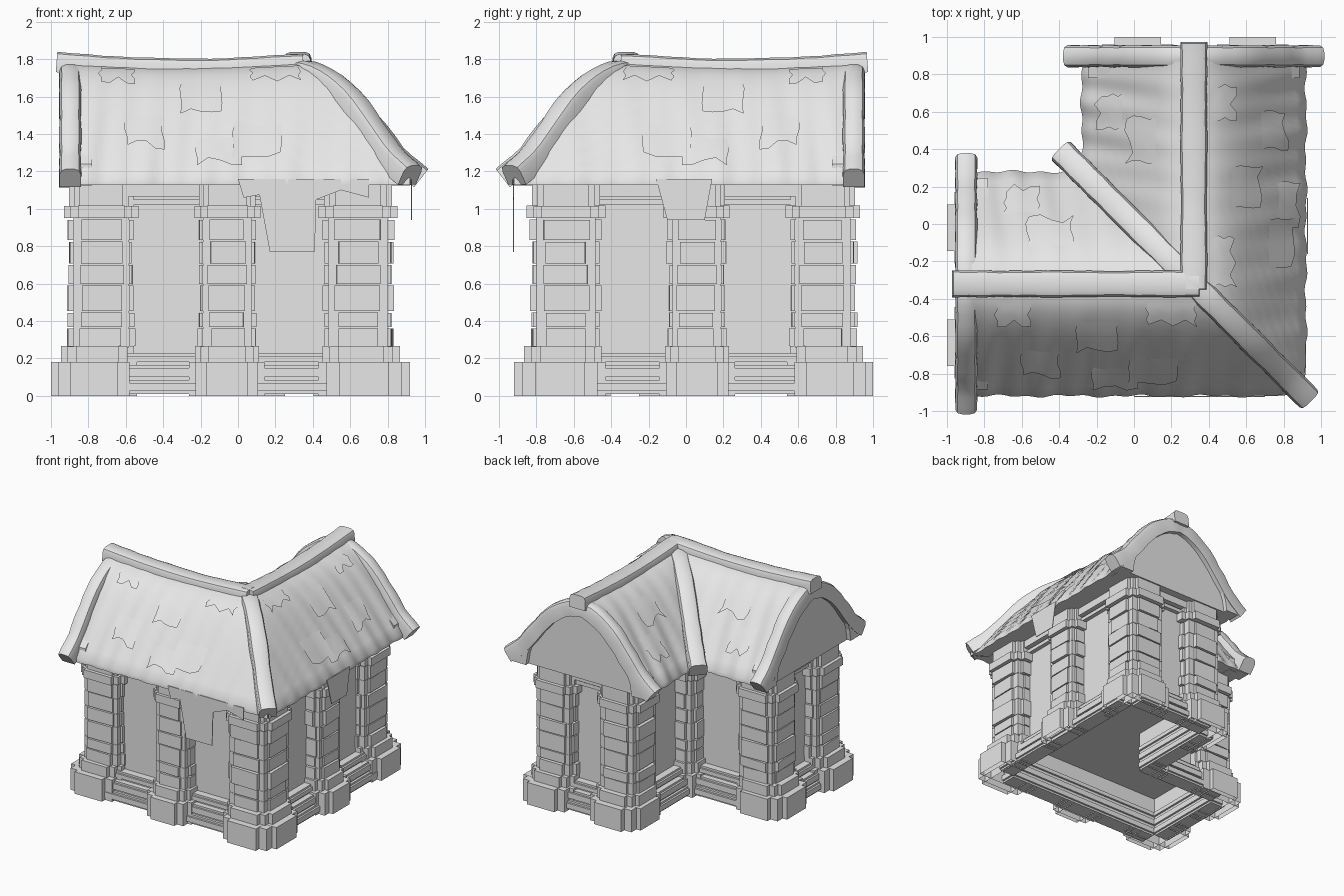
import bpy, bmesh, math, random
from mathutils import Vector, Matrix

random.seed(4)
if "Cube" in bpy.data.objects:
    bpy.data.objects.remove(bpy.data.objects["Cube"])

GREY = bpy.data.materials.new("plain grey")
GREY.use_nodes = True
GREY.diffuse_color = (0.8, 0.8, 0.8, 1)
GREY.node_tree.nodes["Principled BSDF"].inputs["Base Color"].default_value = (0.8, 0.8, 0.8, 1)

RIDGE = 0.32      # ridge offset from the centre lines
EAVE = 0.6        # distance from ridge to eave
FRONT, END, BACK = 0.69, 0.79, 0.03   # wall planes
THATCH = [(0, 1.795), (0.12, 1.755), (0.23, 1.665), (0.33, 1.545), (0.43, 1.41), (0.53, 1.265), (0.6, 1.16)]
BEAM = [(0, 1.72), (0.12, 1.69), (0.28, 1.58), (0.42, 1.415), (0.54, 1.265), (0.66, 1.165)]
SWAP = Matrix(((0, -1, 0, 0), (-1, 0, 0, 0), (0, 0, 1, 0), (0, 0, 0, 1)))


def height(u, pts):
    """Smooth curve through profile points."""
    n = len(pts)
    i = max(k for k in range(n - 1) if pts[k][0] <= u + 1e-6)

    def slope(k):
        a, b = pts[max(k - 1, 0)], pts[min(k + 1, n - 1)]
        return (b[1] - a[1]) / (b[0] - a[0])
    (x0, y0), (x1, y1) = pts[i], pts[i + 1]
    h = x1 - x0
    t = (u - x0) / h
    return (y0 * (1 + 2 * t) * (1 - t) ** 2 + y1 * t * t * (3 - 2 * t)
            + h * slope(i) * t * (1 - t) ** 2 + h * slope(i + 1) * t * t * (t - 1))


def finish(name, bm, smooth=False, recalc=True):
    if recalc:
        bmesh.ops.recalc_face_normals(bm, faces=bm.faces)
    me = bpy.data.meshes.new(name)
    bm.to_mesh(me)
    bm.free()
    me.materials.append(GREY)
    ob = bpy.data.objects.new(name, me)
    bpy.context.collection.objects.link(ob)
    if smooth:
        bpy.ops.object.select_all(action='DESELECT')
        ob.select_set(True)
        bpy.context.view_layer.objects.active = ob
        bpy.ops.object.shade_smooth_by_angle(angle=math.radians(40))
    return ob


def other_wing(ob, name):
    """Reflect a part of the side wing onto the back wing."""
    twin = ob.copy()
    twin.data = ob.data.copy()
    twin.data.transform(SWAP)
    twin.data.flip_normals()
    twin.name = name
    bpy.context.collection.objects.link(twin)


def box(bm, x, y, z0, z1, hx, hy, tilt=0.0, open_base=False):
    m = Matrix.Translation((x, y, (z0 + z1) / 2)) @ Matrix.Rotation(tilt, 4, 'Z')
    m = m @ Matrix.Diagonal((2 * hx, 2 * hy, z1 - z0, 1))
    verts = bmesh.ops.create_cube(bm, size=1, matrix=m)["verts"]
    if open_base:
        low = [f for f in {f for v in verts for f in v.link_faces}
               if all(v.co.z < z0 + 1e-4 for v in f.verts)]
        bmesh.ops.delete(bm, geom=low, context='FACES_ONLY')


def sweep(name, path, side, w, h):
    """Sweep a chamfered rectangle along a path."""
    bm = bmesh.new()
    side, c = Vector(side).normalized(), 0.3 * h
    a, b = w / 2, h / 2
    prof = [(a, -b), (a, b - c), (a - c * 0.3, b - c * 0.3), (a - c, b),
            (c - a, b), (c * 0.3 - a, b - c * 0.3), (-a, b - c), (-a, -b)]
    rings = []
    for i, p in enumerate(path):
        tan = (path[min(i + 1, len(path) - 1)] - path[max(i - 1, 0)]).normalized()
        up = side.cross(tan).normalized()
        up = up if up.z > 0 else -up
        k = random.uniform(0.95, 1.05)
        rings.append([bm.verts.new(p + side * s * k + up * t * k) for s, t in prof])
    for r, q in zip(rings, rings[1:]):
        for i in range(8):
            bm.faces.new((r[i], r[i - 1], q[i - 1], q[i]))
    bm.faces.new(rings[0])
    bm.faces.new(rings[-1])
    return finish(name, bm, True)


def trim_inside(bm):
    """Cut away everything that would stand inside the rooms."""
    for normal, values in (((1, 0, 0), (-END, -BACK, FRONT)), ((0, 1, 0), (-FRONT, BACK, END))):
        for v in values:
            bmesh.ops.bisect_plane(bm, geom=bm.verts[:] + bm.edges[:] + bm.faces[:],
                                   plane_co=Vector(normal) * v, plane_no=normal)
    hidden = []
    for f in bm.faces:
        c = f.calc_center_median()
        if -END < c.x < FRONT and -FRONT < c.y < END and (c.x > -BACK or c.y < BACK):
            hidden.append(f)
    bmesh.ops.delete(bm, geom=hidden, context='FACES')


# Stone piers with a cross-shaped plan, the shaft set back towards the house
def pier(name, x, y, s=1.0):
    bm = bmesh.new()

    def cross(z0, z1, core, ext, arm, inset, tilt=0.0, open_base=False):
        cx, cy = x * inset, y * inset
        box(bm, cx, cy, z0, z1, core * s, core * s, 0, open_base)
        box(bm, cx, cy, z0, z1 + 0.001, ext * s, arm * s, tilt, open_base)
        box(bm, cx, cy, z0, z1 + 0.002, arm * s, ext * s, -tilt, open_base)
    cross(0, 0.18, 0.19, 0.23, 0.125, 1, 0, True)
    cross(0.18, 0.265, 0.16, 0.195, 0.115, 0.975)
    box(bm, x * 0.95, y * 0.95, 0.26, 0.95, 0.148 * s, 0.148 * s)
    z = 0.268
    for h in (0.1, 0.085, 0.145, 0.11, 0.125, 0.117):
        cross(z, z + h - 0.01, 0.151, 0.174 + random.uniform(-0.01, 0.008),
              0.112 + random.uniform(-0.014, 0.008), 0.95, random.uniform(-0.04, 0.04))
        z += h
    cross(0.95, 1.015, 0.165, 0.2, 0.125, 0.95)
    cross(1.015, 1.13, 0.145, 0.172, 0.115, 0.95)
    bmesh.ops.recalc_face_normals(bm, faces=bm.faces)
    trim_inside(bm)
    finish(name, bm, False, False)


pier("front_left_corner_pier", 0.675, -0.675, 1.06)
pier("inner_corner_pier", -0.03, 0.03, 0.87)
for label, px, py, scale in (("end_outer", -0.77, -0.635, 1), ("end_inner", -0.77, -0.02, 1),
                             ("middle", -0.06, -0.705, 0.88)):
    pier("side_wing_" + label + "_pier", px, py, scale)
    pier("back_wing_" + label + "_pier", -py, -px, scale)

# Recessed walls with a raised floor
plan = [(-END, -FRONT), (FRONT, -FRONT), (FRONT, END), (-BACK, END), (-BACK, BACK), (-END, BACK)]
bm = bmesh.new()
foot, floor, top = [[bm.verts.new((x, y, z)) for x, y in plan] for z in (0.02, 0.35, 1.13)]
bm.faces.new(floor[::-1])
bm.faces.new(top)
for i in range(6):
    for a, b in ((foot, floor), (floor, top)):
        bm.faces.new((a[i - 1], a[i], b[i], b[i - 1]))
finish("walls", bm, False, False)

# Sill courses and lintels running between the piers
sills, lintels = bmesh.new(), bmesh.new()
for (x0, y0), (x1, y1) in zip(plan, plan[1:] + plan[:1]):
    length = math.hypot(x1 - x0, y1 - y0)
    d = Vector(((x1 - x0) / length, (y1 - y0) / length))
    n = Vector((d.y, -d.x))
    for target, z0, z1, out in ((sills, 0.01, 0.085, 0.14), (sills, 0.085, 0.165, 0.12),
                                (sills, 0.165, 0.23, 0.075), (lintels, 1.02, 1.05, 0.035),
                                (lintels, 1.065, 1.13, 0.06)):
        mid = Vector(((x0 + x1) / 2, (y0 + y1) / 2)) + n * (out / 2 - 0.01)
        long, thin = length / 2, out / 2 + 0.01
        hx, hy = (long, thin) if abs(d.x) > 0.5 else (thin, long)
        box(target, mid.x, mid.y, z0, z1, hx, hy)
bmesh.ops.bevel(sills, geom=sills.edges[:], offset=0.016, segments=2, affect='EDGES')
finish("sill_courses", sills, True)
finish("lintels", lintels)


# Thatched roof slopes
def thatch(x, u, sign, lift=0.0):
    far = min(max((RIDGE - x) / 1.28, 0), 1)
    z = height(u, THATCH) - 0.03 * math.sin(math.pi * far) * (1 - u / EAVE)
    wave = math.sin(x * 41 + u * 5) + 0.9 * math.sin(x * 17 + u * 9 + sign)
    out = lift + 0.007 * wave * (u / EAVE)
    return Vector((x, -RIDGE + sign * (u + out * 0.7), z + out * 0.6))


for sign, side in ((-1, "outer"), (1, "inner")):
    bm = bmesh.new()
    rows = []
    for j in range(15):
        u = min(j, 12) / 12 * EAVE
        end = RIDGE - sign * u
        row = []
        for i in range(61):
            p = thatch(-0.87 + (end + 0.87) * i / 60, u, sign)
            if j > 12:
                p.z = 1.128
            if j == 14:
                p.y -= sign * 0.2
                p.x += sign * 0.2 * i / 60
            row.append(bm.verts.new(p))
        rows.append(row)
    for r, q in zip(rows, rows[1:]):
        for i in range(60):
            f = (r[i], q[i], q[i + 1], r[i + 1])
            bm.faces.new(f if sign < 0 else f[::-1])
    ob = finish("side_wing_" + side + "_thatch", bm, True, False)
    other_wing(ob, "back_wing_" + side + "_thatch")

# Loose thatch mats lying on the slopes
for k, (x, u, w, h, sign) in enumerate((
        (-0.5, 0.36, 0.2, 0.12, -1), (-0.2, 0.2, 0.22, 0.14, -1), (0.1, 0.4, 0.26, 0.12, -1),
        (-0.65, 0.1, 0.18, 0.1, -1), (0.2, 0.1, 0.26, 0.1, -1), (-0.1, 0.45, 0.24, 0.1, -1),
        (-0.45, 0.2, 0.24, 0.14, 1), (-0.6, 0.38, 0.18, 0.12, 1))):
    bm = bmesh.new()
    skew = [random.uniform(-0.02, 0.02) for _ in range(5)]
    grid = [[bm.verts.new(thatch(x + w * (i / 4 - 0.5) + skew[j] * 0.5, u + h * j / 4 + skew[i] * j / 4,
                                 sign, 0.004 + 0.003 * j)) for i in range(5)] for j in range(5)]
    for j in range(4):
        for i in range(4):
            f = (grid[j][i], grid[j + 1][i], grid[j + 1][i + 1], grid[j][i + 1])
            bm.faces.new(f if sign < 0 else f[::-1])
    ob = finish("side_wing_mat_%d" % k, bm, True, False)
    other_wing(ob, "back_wing_mat_%d" % k)


def slab(name, outline, to_world, shift):
    """Flat outline pushed out into a thin solid."""
    bm = bmesh.new()
    face = bm.faces.new([bm.verts.new(to_world(a, z)) for a, z in outline])
    ext = bmesh.ops.extrude_face_region(bm, geom=[face])["geom"]
    bmesh.ops.translate(bm, verts=[v for v in ext if isinstance(v, bmesh.types.BMVert)], vec=shift)
    return finish(name, bm)


# Torn sheets hanging over the eaves
for name, outline in (
        ("front_fringe", [(0, 1.16), (0.03, 1.06), (0.2, 1.09), (0.42, 1.05), (0.55, 1.1), (0.7, 1.06), (0.7, 1.16)]),
        ("front_hanging_sheet", [(0.11, 1.1), (0.17, 0.77), (0.41, 0.77), (0.42, 1.1)])):
    slab(name, outline, lambda a, z: (a, -0.92, z), (0, -0.006, 0))
slab("left_hanging_sheet", [(-0.16, 1.16), (-0.1, 0.94), (0.1, 0.94), (0.14, 1.16)],
     lambda a, z: (0.925, a, z), (0.006, 0, 0))

# Ridge beams, gable bargeboards with their feet, and gable panels
path = []
for i in range(17):
    t = i / 16
    path.append(Vector((-0.97 + t * (RIDGE + 1.0), -RIDGE, 1.785 - 0.03 * math.sin(math.pi * t) - 0.008 * t)))
other_wing(sweep("side_wing_ridge_beam", path, (0, 1, 0), 0.14, 0.105), "back_wing_ridge_beam")

steps = [i / 14 * 0.66 for i in range(15)]
arch = [(-u, height(u, BEAM)) for u in reversed(steps)] + [(u, height(u, BEAM)) for u in steps[1:]]
path = [Vector((-0.897, -RIDGE + u, z)) for u, z in arch]
other_wing(sweep("side_wing_bargeboard", path, (1, 0, 0), 0.115, 0.125), "back_wing_bargeboard")

for sign, side in ((-1, "outer"), (1, "inner")):
    foot = [(0.485, 1.125), (0.47, 1.22), (0.42, 1.36), (0.52, 1.26), (0.6, 1.19), (0.6, 1.125)]
    ob = slab("side_wing_bargeboard_%s_foot" % side, foot,
              lambda a, z: (-0.85, -RIDGE + sign * a, z), (-0.1, 0, 0))
    other_wing(ob, "back_wing_bargeboard_%s_foot" % side)

rim = [p for p in arch if abs(p[0]) < 0.57]
rim = [(rim[0][0], 1.125)] + rim + [(rim[-1][0], 1.125)]
ob = slab("side_wing_gable_panel", rim, lambda a, z: (-0.78, -RIDGE + a, z), (-0.135, 0, 0))
other_wing(ob, "back_wing_gable_panel")

# Hip and valley beams along the diagonal
for name, sign, reach in (("hip_beam", 1, 0.605), ("valley_beam", -1, 0.7)):
    path = []
    for i in range(15):
        u = i / 14 * 0.66
        d = RIDGE + sign * (0.02 + i / 14 * (reach - 0.02))
        path.append(Vector((d, -d, height(u, BEAM) + 0.015)))
    sweep(name, path, (1, 1, 0), 0.135, 0.12)
